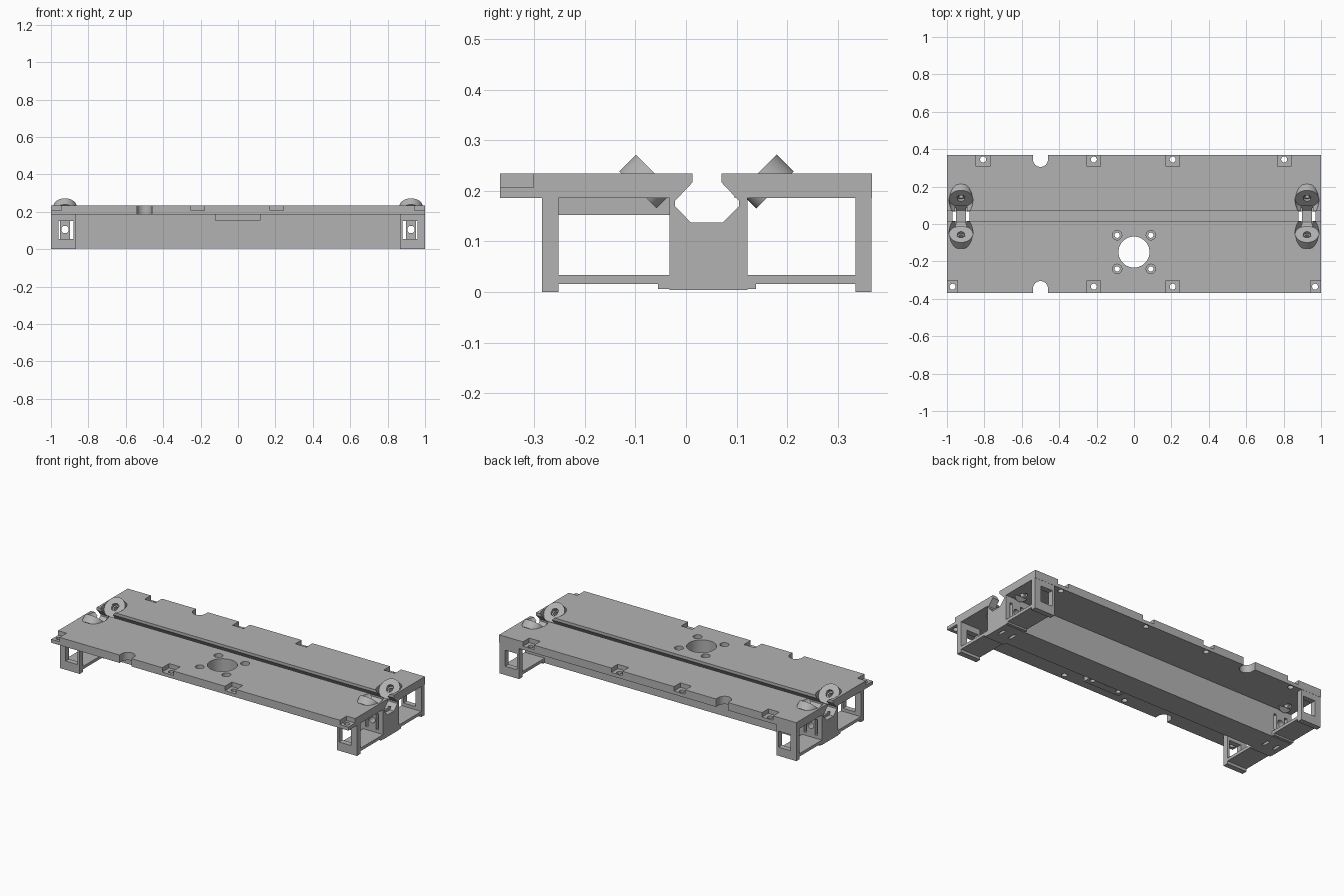
import bpy
from math import pi
from mathutils import Vector

cube = bpy.data.objects.get("Cube")
if cube:
    bpy.data.objects.remove(cube)

grey = bpy.data.materials.new("plain grey")
grey.use_nodes = True
grey.diffuse_color = (0.45, 0.45, 0.45, 1)
grey.node_tree.nodes["Principled BSDF"].inputs["Base Color"].default_value = (0.45, 0.45, 0.45, 1)


def box(name, x, y, z):
    """Box given by its (min, max) range on each axis."""
    bpy.ops.mesh.primitive_cube_add(size=1)
    ob = bpy.context.object
    ob.name = name
    ob.location = [(a + b) / 2 for a, b in (x, y, z)]
    ob.scale = [b - a for a, b in (x, y, z)]
    bpy.ops.object.transform_apply(location=True, rotation=True, scale=True)
    ob.data.materials.append(grey)
    return ob


def rod(name, start, axis, length, radius):
    """Cylinder from a start point along an axis."""
    axis = Vector(axis).normalized()
    bpy.ops.mesh.primitive_cylinder_add(vertices=40, radius=radius, depth=length)
    ob = bpy.context.object
    ob.name = name
    ob.rotation_euler = axis.to_track_quat('Z', 'Y').to_euler()
    ob.location = Vector(start) + axis * length / 2
    bpy.ops.object.transform_apply(location=True, rotation=True, scale=True)
    ob.data.materials.append(grey)
    return ob


def cut(target, cutter):
    """Subtract the cutter and remove it."""
    cutter.hide_render = True
    bpy.context.view_layer.objects.active = target
    mod = target.modifiers.new("cut", 'BOOLEAN')
    mod.operation = 'DIFFERENCE'
    mod.solver = 'EXACT'
    mod.object = cutter
    bpy.ops.object.modifier_apply(modifier=mod.name)
    bpy.data.objects.remove(cutter)


def groove():
    """Long prism for the channel under the slot."""
    profile = [(0.013, 0.3), (0.013, 0.217), (-0.022, 0.18), (-0.022, 0.17), (0.01, 0.137),
               (0.072, 0.137), (0.105, 0.17), (0.105, 0.18), (0.07, 0.217), (0.07, 0.3)]
    n = len(profile)
    verts = [(x, y, z) for x in (-1.1, 1.1) for y, z in profile]
    faces = [tuple(range(n))[::-1], tuple(range(n, 2 * n))]
    faces += [(i, (i + 1) % n, n + (i + 1) % n, n + i) for i in range(n)]
    mesh = bpy.data.meshes.new("groove")
    mesh.from_pydata(verts, [], faces)
    ob = bpy.data.objects.new("groove", mesh)
    bpy.context.collection.objects.link(ob)
    return ob


UP = (0, 0, 1)
MID = 0.0405      # centre line of the channel
END = 0.925       # x of the end fittings

# main plate, central beam, motor block
plate = box("top_plate", (-1, 1), (-0.368, 0.368), (0.186, 0.234))
beam = box("central_beam", (-1, 1), (-0.033, 0.122), (0.004, 0.19))
block = box("motor_block", (-0.123, 0.121), (-0.275, -0.033), (0.152, 0.188))
for part in (plate, beam):
    cut(part, groove())

# edge pockets with screw holes
for x, hole_x, front in [(-0.215, -0.215, True), (0.207, 0.207, True),
                         (-0.98, -0.97, True), (0.98, 0.968, True),
                         (-0.807, -0.807, False), (-0.215, -0.215, False),
                         (0.207, 0.207, False), (0.803, 0.803, False)]:
    y = (-0.5, -0.302) if front else (0.308, 0.5)
    cut(plate, box("pocket", (x - 0.037, x + 0.037), y, (0.207, 0.3)))
    cut(plate, rod("hole", (hole_x, -0.335 if front else 0.345, 0), UP, 0.4, 0.016))

# rounded cable notches on both long edges
for s in (-1, 1):
    cut(plate, rod("notch", (-0.5, s * 0.345, 0), UP, 0.4, 0.04))
    cut(plate, box("notch", (-0.54, -0.46), sorted((s * 0.345, s * 0.5)), (0.1, 0.4)))

# motor opening and its four counterbored screw holes
for part in (plate, block):
    cut(part, rod("opening", (0, -0.15, 0), UP, 0.4, 0.083))
    for x in (-0.09, 0.09):
        for y in (-0.24, -0.06):
            cut(part, rod("hole", (x, y, 0), UP, 0.4, 0.014))
for x in (-0.09, 0.09):
    for y in (-0.24, -0.06):
        cut(plate, rod("counterbore", (x, y, 0.205), UP, 0.1, 0.025))

for side, label in ((-1, "right"), (1, "left")):
    def span(a, b):
        return sorted((side * a, side * b))

    # windowed legs
    for name, y in (("front_leg", (-0.285, -0.252)), ("back_leg", (0.335, 0.367))):
        leg = box(f"{name}_{label}", span(0.866, 1), y, (0, 0.188))
        cut(leg, box("window", span(0.88, 0.96), (y[0] - 0.1, y[1] + 0.1), (0.053, 0.15)))

    # bottom rails and their stepped feet
    for name, y, foot in (("front_rail", (-0.253, -0.032), (-0.055, -0.032)),
                          ("back_rail", (0.121, 0.336), (0.121, 0.138))):
        box(f"{name}_{label}", span(0.866, 1), y, (0.016, 0.034))
        box(f"{name}_foot_{label}", span(0.866, 1), foot, (0.006, 0.017))

    # openings through the beam beside a drilled centre post
    for a, b in ((0.88, 0.897), (0.953, 0.97)):
        cut(beam, box("opening", span(a, b), (-0.2, 0.3), (0.053, 0.15)))
        cut(beam, box("opening", span(a, b), (0.015, 0.066), (-0.1, 0.3)))
    cut(beam, rod("hole", (side * END, -0.2, 0.105), (0, 1, 0), 0.5, 0.02))

    # tilted round bosses facing the channel
    for s, name in ((1, "front_boss"), (-1, "back_boss")):
        axis = Vector((0, s, 1)).normalized()
        face = Vector((side * END, MID - s * 0.0955, 0.228))
        for part in (plate, beam):
            cut(part, rod("clearance", face, axis, 0.12, 0.064))
        cut(plate, rod("hole", face - axis * 0.1, axis, 0.2, 0.02))
        boss = rod(f"{name}_{label}", face - axis * 0.047, axis, 0.047, 0.062)
        cut(boss, box("trim", span(0.8, 1.1), (-0.4, 0.4), (0, 0.187)))
        lower = rod(f"{name}_lower_{label}", face - axis * 0.0465, axis, 0.046, 0.042)
        for part in (boss, lower):
            cut(part, rod("hole", face - axis * 0.1, axis, 0.2, 0.012))
            cut(part, rod("counterbore", face - axis * 0.015, axis, 0.1, 0.025))

# smooth the round walls and keep the edges sharp
bpy.ops.object.select_all(action='DESELECT')
for ob in bpy.context.scene.objects:
    if ob.type == 'MESH':
        ob.select_set(True)
        bpy.context.view_layer.objects.active = ob
bpy.ops.object.shade_smooth_by_angle(angle=pi / 6)
